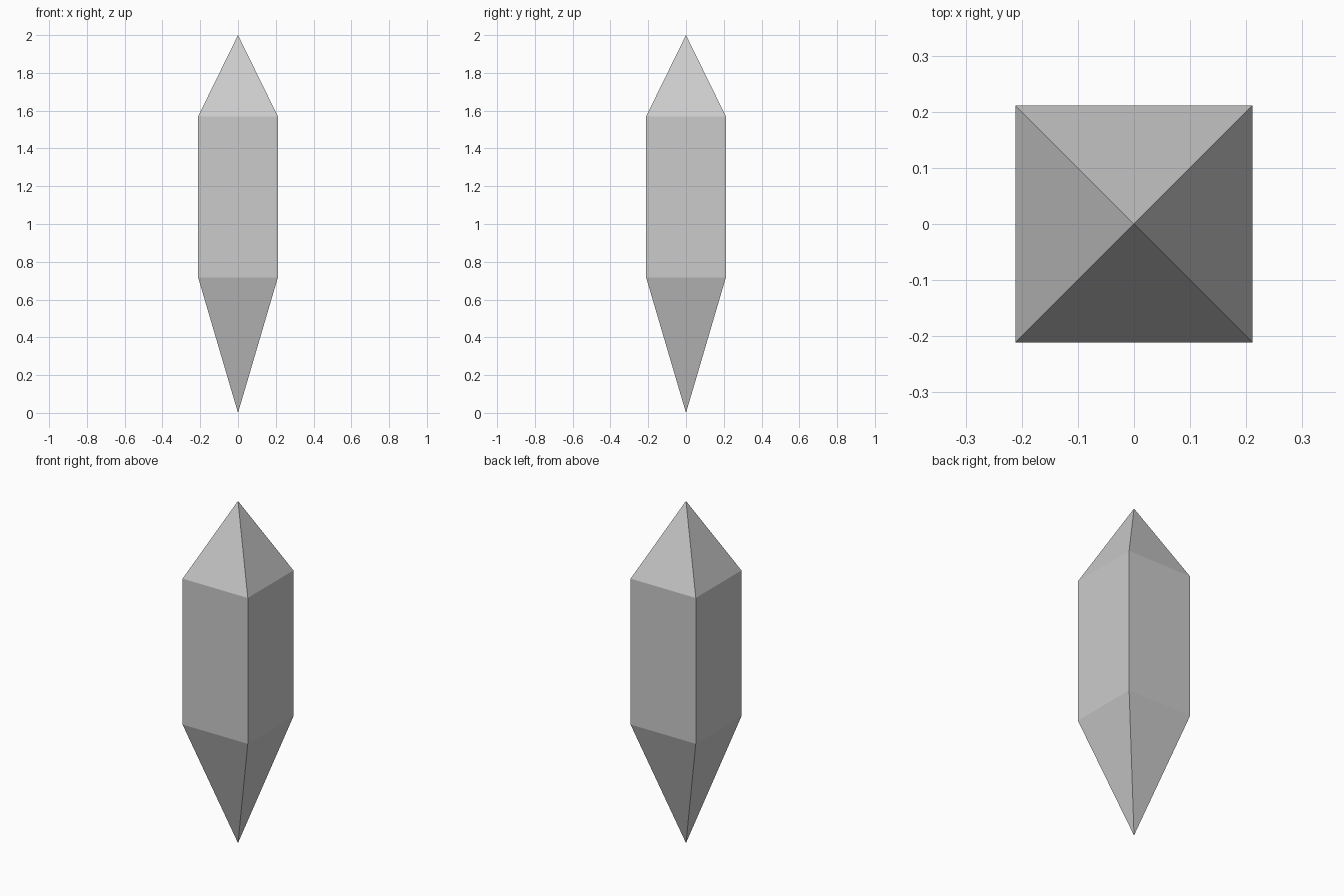
import bpy, bmesh

if "Cube" in bpy.data.objects:
    bpy.data.objects.remove(bpy.data.objects["Cube"])

HALF = 0.211                  # half width of the square shaft
LOW, HIGH, TIP = 0.717, 1.57, 2.0

bm = bmesh.new()

# square rings at the bottom and top of the shaft
corners = [(-1, -1), (1, -1), (1, 1), (-1, 1)]
rings = [[bm.verts.new((x * HALF, y * HALF, z)) for x, y in corners] for z in (LOW, HIGH)]
bottom = bm.verts.new((0, 0, 0))
top = bm.verts.new((0, 0, TIP))

# each side: lower point, shaft, upper point
for i in range(4):
    j = (i + 1) % 4
    a, b = rings[0][i], rings[0][j]
    c, d = rings[1][j], rings[1][i]
    bm.faces.new((bottom, b, a))
    bm.faces.new((a, b, c, d))
    bm.faces.new((d, c, top))

bmesh.ops.recalc_face_normals(bm, faces=bm.faces)
mesh = bpy.data.meshes.new("crystal")
bm.to_mesh(mesh)
bm.free()
bpy.context.collection.objects.link(bpy.data.objects.new("crystal", mesh))
